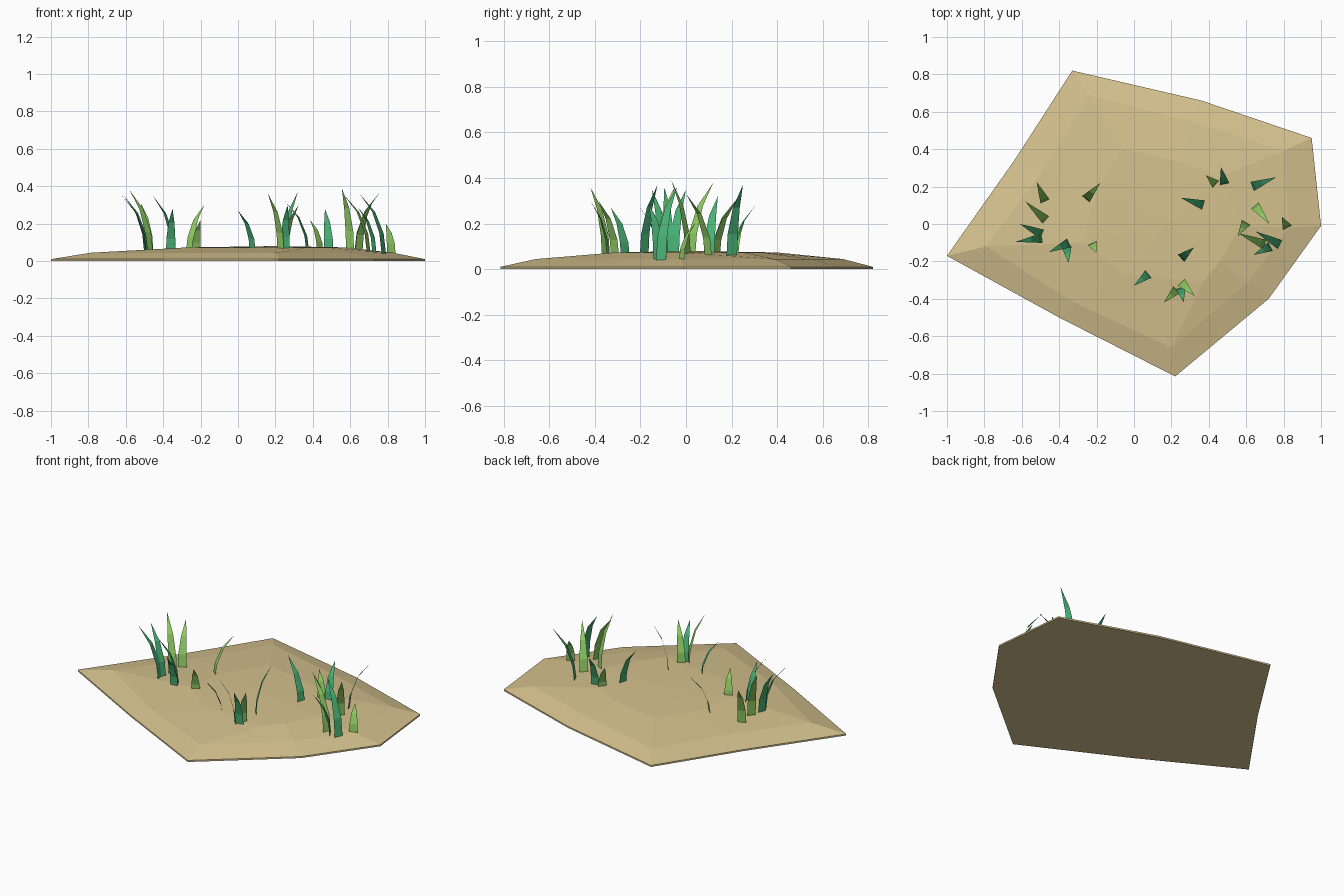
import bpy, bmesh
from mathutils import Vector

if "Cube" in bpy.data.objects:
    bpy.data.objects.remove(bpy.data.objects["Cube"])


def material(name, srgb):
    m = bpy.data.materials.new(name)
    m.diffuse_color = [(c / 255 / 12.92 if c < 11 else ((c / 255 + 0.055) / 1.055) ** 2.4) for c in srgb] + [1]
    m.use_nodes = True
    m.node_tree.nodes["Principled BSDF"].inputs["Base Color"].default_value = m.diffuse_color
    return m


def make_object(name, bm, mats):
    me = bpy.data.meshes.new(name)
    bm.to_mesh(me)
    bm.free()
    for m in mats:
        me.materials.append(m)
    ob = bpy.data.objects.new(name, me)
    bpy.context.collection.objects.link(ob)
    return ob


sand = material("sand", (213, 194, 142))
jade = material("jade_green", (72, 178, 118))
lime = material("light_green", (144, 206, 100))

# Sand mound: three faceted rings rising to a low crown
outline = [(-.33, .82), (.36, .66), (.95, .46), (1, -.01), (.72, -.4),
           (.22, -.815), (-.4, -.5), (-1, -.17), (-.64, .34)]
shoulder = [(-.24, .69), (.3, .55), (.8, .39), (.83, -.02), (.61, -.31),
            (.2, -.66), (-.32, -.42), (-.79, -.12), (-.5, .27)]
crown = [(-.06, .4), (.26, .33), (.45, .25), (.57, -.01), (.46, -.2),
         (.37, -.31), (-.05, -.27), (-.27, -.1), (-.2, .18)]
bm = bmesh.new()
rings = []
for pts, z in ((outline, 0), (outline, .01), (shoulder, .044), (crown, .073)):
    rings.append([bm.verts.new((x, y, z)) for x, y in pts])
for low, high in zip(rings, rings[1:]):
    for i in range(len(low)):
        j = (i + 1) % len(low)
        bm.faces.new((low[i], low[j], high[j], high[i]))
bm.faces.new(rings[0])
top = bm.verts.new((.2, .03, .08))
for i in range(len(crown)):
    bm.faces.new((rings[-1][i], rings[-1][(i + 1) % len(crown)], top))
bmesh.ops.recalc_face_normals(bm, faces=bm.faces)
make_object("sand_mound", bm, [sand])


# Grass blade: flat tapered strip curving from its root to a pointed tip
def blade(name, root, tip, height, mat):
    a, b = Vector(root), Vector(tip)
    lean = b - a
    side = Vector((-lean.y, lean.x)).normalized()
    bm = bmesh.new()
    base_z = .035
    rows = []
    for up, out, half in ((0, 0, .025), (.35, .1, .024), (.7, .42, .016)):
        c = a + lean * out
        z = base_z + (height - base_z) * up
        rows.append([bm.verts.new((*(c + side * s * half), z)) for s in (-1, 1)])
    for p, q in zip(rows, rows[1:]):
        bm.faces.new((p[0], p[1], q[1], q[0]))
    end = bm.verts.new((b.x, b.y, height))
    bm.faces.new((rows[-1][0], rows[-1][1], end))
    make_object(name, bm, [mat])


# Root x, y, tip x, y and height of each blade
jade_blades = [
    (-.49, -.055, -.61, 0, .35), (-.49, -.075, -.63, -.095, .36),
    (-.345, -.1, -.455, -.15, .35), (-.36, -.12, -.35, -.21, .28),
    (.08, -.265, 0, -.33, .27), (.25, -.185, .32, -.125, .37),
    (.25, -.34, .265, -.42, .3), (.375, .1, .25, .14, .32),
    (.485, .21, .465, .305, .28), (.63, .2, .76, .25, .37),
    (.78, -.11, .65, -.04, .36), (.73, -.12, .64, -.165, .29)]
lime_blades = [
    (-.475, .12, -.52, .225, .31), (-.47, .02, -.58, .12, .38),
    (-.26, .13, -.18, .22, .3), (-.225, -.1, -.2, -.155, .22),
    (.23, -.35, .16, -.42, .36), (.25, -.31, .325, -.385, .3),
    (.44, .21, .385, .26, .22), (.645, .1, .725, 0, .33),
    (.6, .01, .555, -.065, .39), (.7, -.11, .56, -.05, .36),
    (.82, -.02, .79, .04, .2)]
for label, blades, mat in (("jade_blade", jade_blades, jade), ("light_blade", lime_blades, lime)):
    for i, (x, y, tx, ty, h) in enumerate(blades, 1):
        blade(f"{label}_{i}", (x, y), (tx, ty), h, mat)
